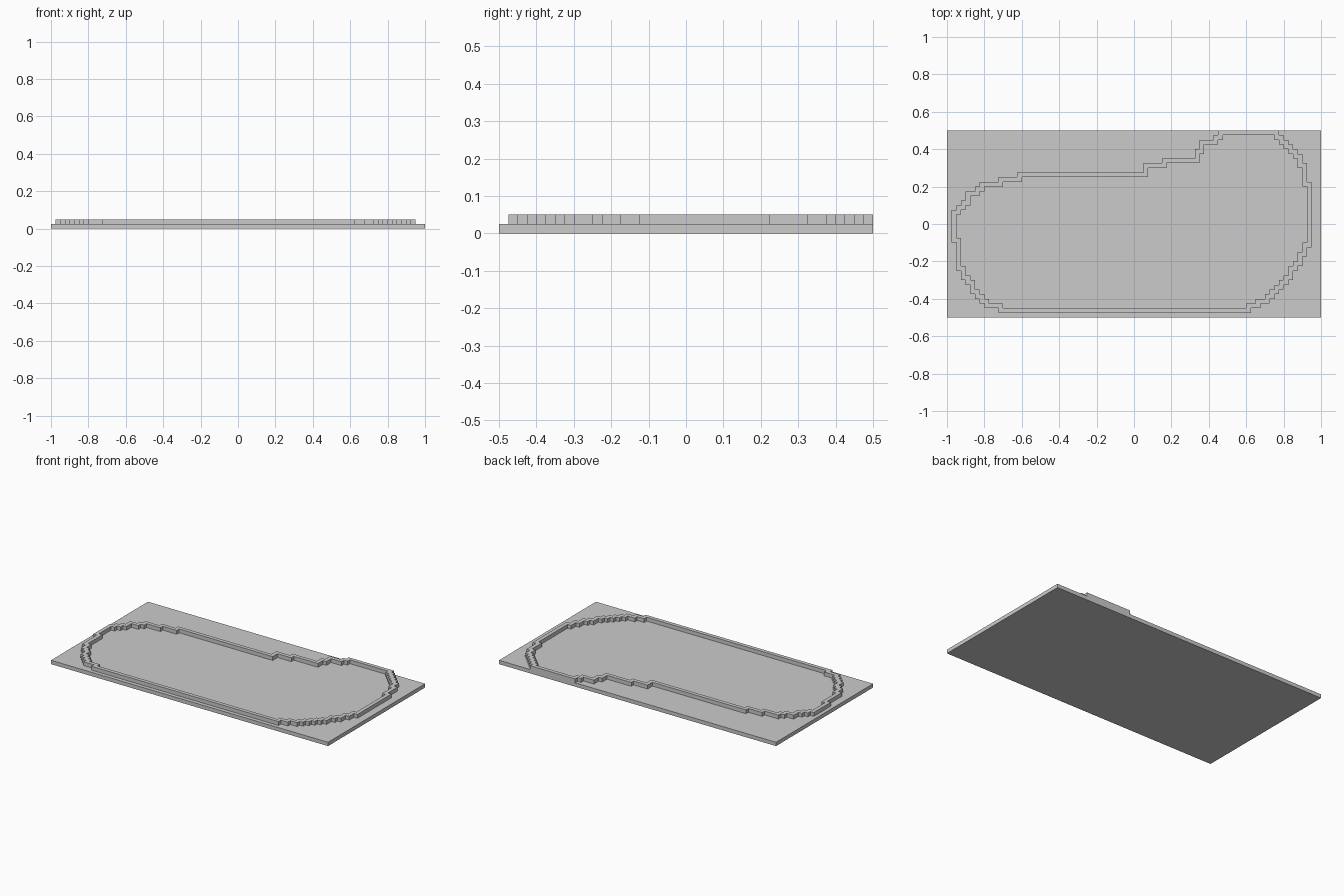
import bpy
import bmesh

cube = bpy.data.objects.get("Cube")
if cube:
    bpy.data.objects.remove(cube, do_unlink=True)

CELL = 0.025          # one grid cell: also plate thickness and wall height
COLS, ROWS = 80, 40

# One plain grey for the whole model
grey = bpy.data.materials.new("plain_grey")
grey.use_nodes = True
colour = (0.6, 0.6, 0.6, 1.0)
grey.diffuse_color = colour
grey.node_tree.nodes["Principled BSDF"].inputs["Base Color"].default_value = colour

# Outline of the enclosed area: from each column onward, its back and front row
BACK_STEPS = [(1, 23), (2, 24), (3, 25), (4, 27), (6, 28), (7, 29), (11, 30),
              (15, 31), (42, 33), (46, 34), (53, 36), (54, 38), (57, 39),
              (58, 40), (71, 39), (72, 38), (73, 37), (74, 36), (75, 35),
              (76, 33), (77, 29)]
FRONT_STEPS = [(1, 16), (2, 10), (3, 8), (4, 7), (5, 5), (6, 4), (7, 3), (8, 2),
               (11, 1), (65, 2), (67, 3), (69, 4), (70, 5), (71, 6), (72, 7),
               (73, 8), (74, 10), (75, 11), (76, 13), (77, 15)]
FIRST_COL, LAST_COL = 1, 77


def step_value(steps, column):
    """Value of the last step that starts at or before the column."""
    return [value for start, value in steps if start <= column][-1]


def enclosed(column, row):
    if not FIRST_COL <= column <= LAST_COL:
        return False
    return step_value(FRONT_STEPS, column) <= row < step_value(BACK_STEPS, column)


def on_rim(column, row):
    """Enclosed cell with at least one of its eight neighbours outside."""
    return enclosed(column, row) and not all(
        enclosed(column + a, row + b) for a in (-1, 0, 1) for b in (-1, 0, 1))


def slab(name, cells, size, z):
    """Raise flat rectangles, given by corner cells, into one clean solid."""
    bm = bmesh.new()
    for column, row in cells:
        corners = [(column, row), (column + size[0], row),
                   (column + size[0], row + size[1]), (column, row + size[1])]
        bm.faces.new([bm.verts.new(((c - COLS / 2) * CELL, (r - ROWS / 2) * CELL, z))
                      for c, r in corners])
    bmesh.ops.remove_doubles(bm, verts=bm.verts[:], dist=CELL / 10)
    raised = bmesh.ops.extrude_face_region(bm, geom=bm.faces[:], use_keep_orig=True)
    bmesh.ops.translate(bm, vec=(0, 0, CELL),
                        verts=[g for g in raised["geom"] if isinstance(g, bmesh.types.BMVert)])
    bmesh.ops.recalc_face_normals(bm, faces=bm.faces[:])
    bmesh.ops.dissolve_limit(bm, angle_limit=0.01, verts=bm.verts[:], edges=bm.edges[:])
    mesh = bpy.data.meshes.new(name)
    bm.to_mesh(mesh)
    bm.free()
    mesh.materials.append(grey)
    obj = bpy.data.objects.new(name, mesh)
    bpy.context.collection.objects.link(obj)
    return obj


# Flat base plate
slab("base_plate", [(0, 0)], (COLS, ROWS), 0)

# Stepped boundary wall, one cell thick, standing on the plate
rim = [(c, r) for c in range(COLS) for r in range(ROWS) if on_rim(c, r)]
slab("boundary_wall", rim, (1, 1), CELL)
